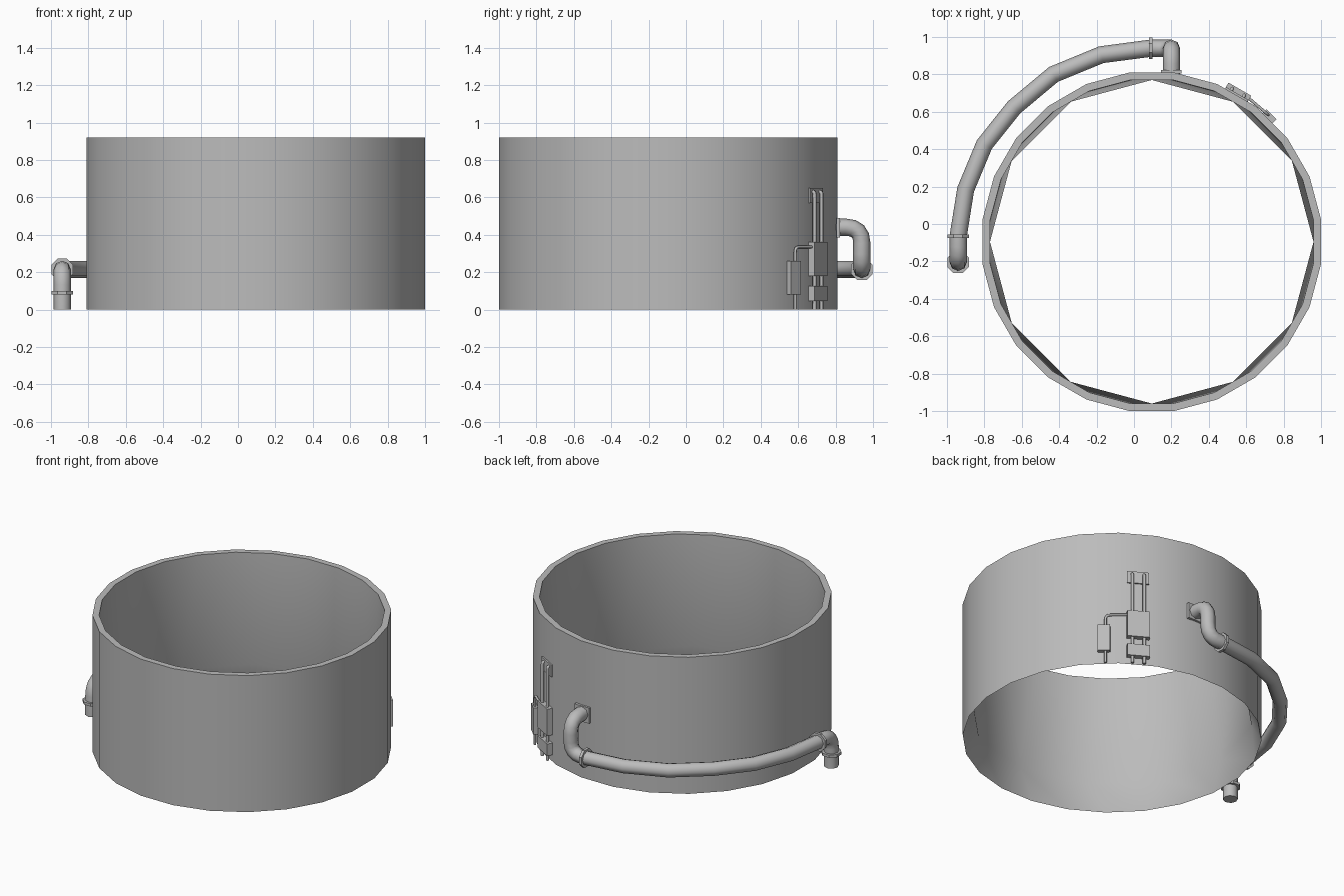
import bpy, bmesh
from math import sin, cos, pi, radians
from mathutils import Vector, Matrix

cube = bpy.data.objects.get("Cube")
if cube:
    bpy.data.objects.remove(cube, do_unlink=True)

grey = bpy.data.materials.new("plain grey")
grey.use_nodes = True
COLOUR = (0.5, 0.5, 0.5, 1)
grey.diffuse_color = COLOUR
grey.node_tree.nodes["Principled BSDF"].inputs["Base Color"].default_value = COLOUR

CENTRE = Vector((0.095, -0.095, 0))
APOTHEM = 0.905
HEIGHT = 0.92


def smooth(obj, angle=35):
    bpy.ops.object.select_all(action='DESELECT')
    obj.select_set(True)
    bpy.context.view_layer.objects.active = obj
    bpy.ops.object.shade_smooth_by_angle(angle=radians(angle))


def finish(name, bm):
    bmesh.ops.recalc_face_normals(bm, faces=bm.faces)
    mesh = bpy.data.meshes.new(name)
    bm.to_mesh(mesh)
    bm.free()
    mesh.materials.append(grey)
    obj = bpy.data.objects.new(name, mesh)
    bpy.context.collection.objects.link(obj)
    return obj


def wall_frame(degrees):
    """Frame on one flat of the wall: x along it, y outward, z up."""
    a = radians(degrees)
    m = Matrix(((sin(a), cos(a), 0), (-cos(a), sin(a), 0), (0, 0, 1))).to_4x4()
    m.translation = CENTRE + APOTHEM * Vector((cos(a), sin(a), 0))
    return m


def box(name, frame, low, high):
    low, high = Vector(low), Vector(high)
    size = Matrix.Diagonal((*(high - low), 1))
    bm = bmesh.new()
    bmesh.ops.create_cube(bm, size=1, matrix=frame @ Matrix.Translation((low + high) / 2) @ size)
    return finish(name, bm)


def rounded(points, radius, steps=4):
    """Replace each inner corner of a path with a short arc."""
    pts = [Vector(p) for p in points]
    path = [pts[0]]
    for a, b, c in zip(pts, pts[1:], pts[2:]):
        p = b + (a - b).normalized() * radius
        q = b + (c - b).normalized() * radius
        for i in range(steps + 1):
            t = i / steps
            path.append(p * (1 - t) ** 2 + b * 2 * t * (1 - t) + q * t * t)
    return path + [pts[-1]]


def pipe(name, path, radius, resolution=2):
    curve = bpy.data.curves.new(name, 'CURVE')
    curve.dimensions = '3D'
    curve.bevel_depth = radius
    curve.bevel_resolution = resolution
    curve.use_fill_caps = True
    spline = curve.splines.new('POLY')
    spline.points.add(len(path) - 1)
    for point, co in zip(spline.points, path):
        point.co = (*co, 1)
    curve.materials.append(grey)
    obj = bpy.data.objects.new(name, curve)
    bpy.context.collection.objects.link(obj)
    bpy.ops.object.select_all(action='DESELECT')
    obj.select_set(True)
    bpy.context.view_layer.objects.active = obj
    bpy.ops.object.convert(target='MESH')
    smooth(bpy.context.view_layer.objects.active, 50)


def collar(name, location, axis, radius=0.063, depth=0.018):
    turn = Vector((0, 0, 1)).rotation_difference(Vector(axis)).to_matrix().to_4x4()
    bm = bmesh.new()
    bmesh.ops.create_cone(bm, cap_ends=True, segments=8, radius1=radius, radius2=radius,
                          depth=depth, matrix=Matrix.Translation(location) @ turn
                          @ Matrix.Rotation(pi / 8, 4, 'Z'))
    finish(name, bm)


# Tank wall: 24-sided outside and rim, narrowing inside to a 12-sided ledge
bm = bmesh.new()


def ring(sides, radius, z, offset):
    return [bm.verts.new(CENTRE + Vector((radius * cos(2 * pi * (i + offset) / sides),
                                          radius * sin(2 * pi * (i + offset) / sides), z)))
            for i in range(sides)]


outer_r = APOTHEM / cos(pi / 24)
base = ring(24, outer_r, 0, 0.5)
top = ring(24, outer_r, HEIGHT, 0.5)
rim = ring(24, 0.865 / cos(pi / 24), HEIGHT, 0.5)
ledge = ring(12, 0.865, 0.17, 0)
for i in range(24):
    j = (i + 1) % 24
    bm.faces.new((base[i], base[j], top[j], top[i]))
    bm.faces.new((top[i], top[j], rim[j], rim[i]))
for loop in (rim, base):
    for k in range(12):
        a, b, c = loop[2 * k - 1], loop[2 * k], loop[2 * k + 1]
        bm.faces.new((a, b, ledge[k]))
        bm.faces.new((b, c, ledge[(k + 1) % 12], ledge[k]))
smooth(finish("tank_wall", bm), 30)

# Large pipe: wall outlet, bend down, sweep round the tank, bend to the ground
PIPE_X, PIPE_Y, PIPE_Z = 0.2, 0.94, 0.215
outlet = rounded([(PIPE_X, 0.8, 0.44), (PIPE_X, PIPE_Y, 0.44),
                  (PIPE_X, PIPE_Y, PIPE_Z), (0.09, PIPE_Y, PIPE_Z)], 0.085)
pipe("outlet_bend", outlet, 0.046)
sweep = [(0.09, 0.94), (-0.175, 0.905), (-0.43, 0.80), (-0.64, 0.625),
         (-0.80, 0.425), (-0.90, 0.185), (-0.94, -0.065)]
pipe("sweeping_pipe", [(x, y, PIPE_Z) for x, y in sweep], 0.046)
drop = rounded([(-0.94, -0.065, PIPE_Z), (-0.94, -0.205, PIPE_Z), (-0.94, -0.205, 0)], 0.085)
pipe("ground_bend", drop, 0.046)
collar("outlet_collar", (0.09, PIPE_Y, PIPE_Z), (1, 0, 0))
collar("sweep_collar", (-0.94, -0.065, PIPE_Z), (0, 1, 0))
collar("ground_collar", (-0.94, -0.205, 0.09), (0, 0, 1))
box("outlet_flange", wall_frame(90), (0.05, -0.005, 0.385), (0.16, 0.014, 0.49))

# Main equipment stack with two conduits
main = wall_frame(60)
box("upper_plate", main, (-0.068, -0.005, 0.57), (0.068, 0.01, 0.65))
box("main_cabinet", main, (-0.07, -0.005, 0.18), (0.07, 0.037, 0.36))
box("lower_cabinet", main, (-0.07, -0.005, 0.045), (0.07, 0.037, 0.125))
for side, s in (("left", -0.037), ("right", 0.037)):
    path = rounded([(s, 0.02, 0), (s, 0.02, 0.63), (s, 0, 0.63)], 0.014)
    pipe(side + "_conduit", [main @ p for p in path], 0.01)

# Side box with its own conduit into the main cabinet
side_frame = wall_frame(45)
box("side_box", side_frame, (-0.068, -0.005, 0.08), (0.008, 0.03, 0.26))
corner = side_frame @ Vector((-0.04, 0.015, 0.335))
link = [side_frame @ Vector((-0.04, 0.015, 0)), corner, main @ Vector((0.06, 0.02, 0.335))]
pipe("side_conduit", rounded(link, 0.03), 0.008)
